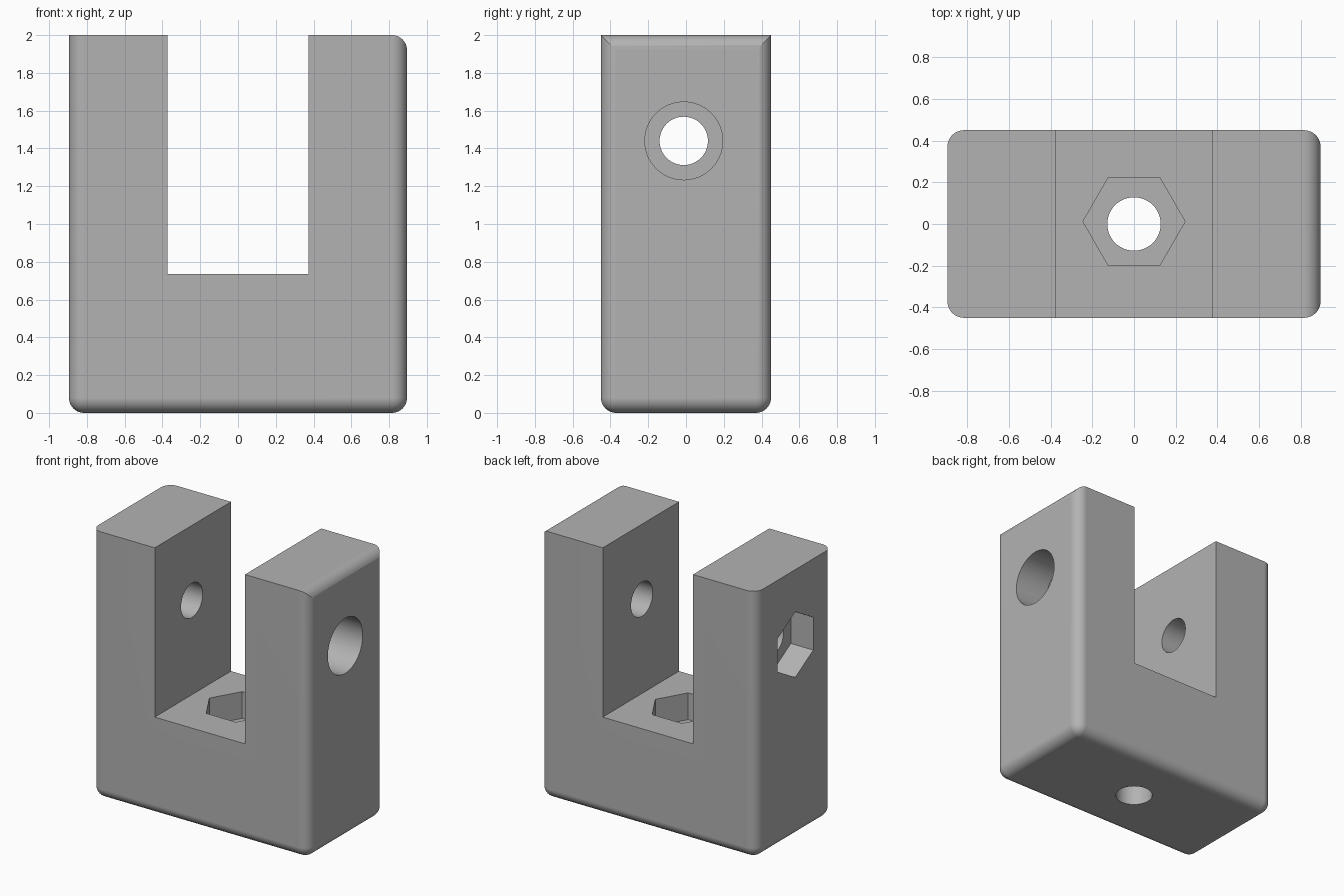
import bpy
import bmesh
from math import pi
from mathutils import Matrix, Vector

HALF_X, HALF_Y, TOP = 0.895, 0.45, 2.0
FILLET = 0.08
SLOT, FLOOR = 0.373, 0.735
PIN_Y, PIN_Z = -0.012, 1.44
HOLE_R = 0.128

default = bpy.data.objects.get("Cube")
if default:
    bpy.data.objects.remove(default, do_unlink=True)

grey = bpy.data.materials.new("plain grey")
grey.use_nodes = True
colour = (0.45, 0.45, 0.45, 1)
grey.diffuse_color = colour
grey.node_tree.nodes["Principled BSDF"].inputs["Base Color"].default_value = colour


def to_object(name, bm):
    bmesh.ops.recalc_face_normals(bm, faces=bm.faces)
    mesh = bpy.data.meshes.new(name)
    bm.to_mesh(mesh)
    bm.free()
    mesh.materials.append(grey)
    obj = bpy.data.objects.new(name, mesh)
    bpy.context.collection.objects.link(obj)
    return obj


def box(low, high):
    bm = bmesh.new()
    low, high = Vector(low), Vector(high)
    bmesh.ops.create_cube(bm, size=1, matrix=Matrix.Translation((low + high) / 2)
                          @ Matrix.Diagonal((*(high - low), 1)))
    return bm


def round_edges(bm, wanted):
    edges = [e for e in bm.edges if wanted(*(v.co for v in e.verts))]
    bmesh.ops.bevel(bm, geom=edges, offset=FILLET, segments=10,
                    profile=0.5, affect='EDGES')


def prism(name, centre, axis, radius, length, sides=64, turn=0):
    """Straight round or hexagonal cutter lying along an axis."""
    bm = bmesh.new()
    aim = Matrix.Rotation(pi / 2, 4, 'Y') if axis == 'X' else Matrix()
    bmesh.ops.create_cone(bm, cap_ends=True, segments=sides, radius1=radius,
                          radius2=radius, depth=length,
                          matrix=Matrix.Translation(centre) @ aim
                          @ Matrix.Rotation(turn, 4, 'Z'))
    return to_object(name, bm)


def combine(body, cutter, operation='DIFFERENCE'):
    mod = body.modifiers.new(cutter.name, 'BOOLEAN')
    mod.object, mod.operation, mod.solver = cutter, operation, 'EXACT'
    bpy.context.view_layer.objects.active = body
    bpy.ops.object.modifier_apply(modifier=mod.name)
    bpy.data.objects.remove(cutter, do_unlink=True)


# Block with rounded upright and bottom edges
bm = box((-HALF_X, -HALF_Y, 0), (HALF_X, HALF_Y, TOP))
round_edges(bm, lambda a, b: min(a.z, b.z) < 0.01)
clevis = to_object("clevis_block", bm)

# Round the top outer edge of one arm only
bm = box((-HALF_X - 1, -1, -1), (HALF_X, 1, TOP))
round_edges(bm, lambda a, b: min(a.x, b.x) > 0 and min(a.z, b.z) > 1)
combine(clevis, to_object("arm_rounding", bm), 'INTERSECT')

# Slot between the arms
combine(clevis, to_object("slot", box((-SLOT, -1, FLOOR), (SLOT, 1, TOP + 1))))

# Cross hole, with a round recess on one arm and a nut recess on the other
combine(clevis, prism("cross_hole", (0, PIN_Y, PIN_Z), 'X', HOLE_R, 3))
combine(clevis, prism("bolt_head_recess", (HALF_X, PIN_Y, PIN_Z), 'X', 0.206, 0.54))
combine(clevis, prism("side_nut_recess", (-HALF_X, PIN_Y, PIN_Z), 'X', 0.245, 0.37,
                      sides=6, turn=pi / 2))

# Hole through the base, with a nut recess in the slot floor
combine(clevis, prism("base_hole", (0, 0, 0.4), 'Z', HOLE_R, 2))
combine(clevis, prism("floor_nut_recess", (0, 0.012, FLOOR), 'Z', 0.245, 0.4,
                      sides=6, turn=pi / 2))

# Smooth fillets and bores, crisp edges elsewhere
bpy.ops.object.select_all(action='DESELECT')
clevis.select_set(True)
bpy.context.view_layer.objects.active = clevis
bpy.ops.object.shade_smooth_by_angle(angle=pi / 6)
weighted = clevis.modifiers.new("flat_face_normals", 'WEIGHTED_NORMAL')
weighted.keep_sharp = True
